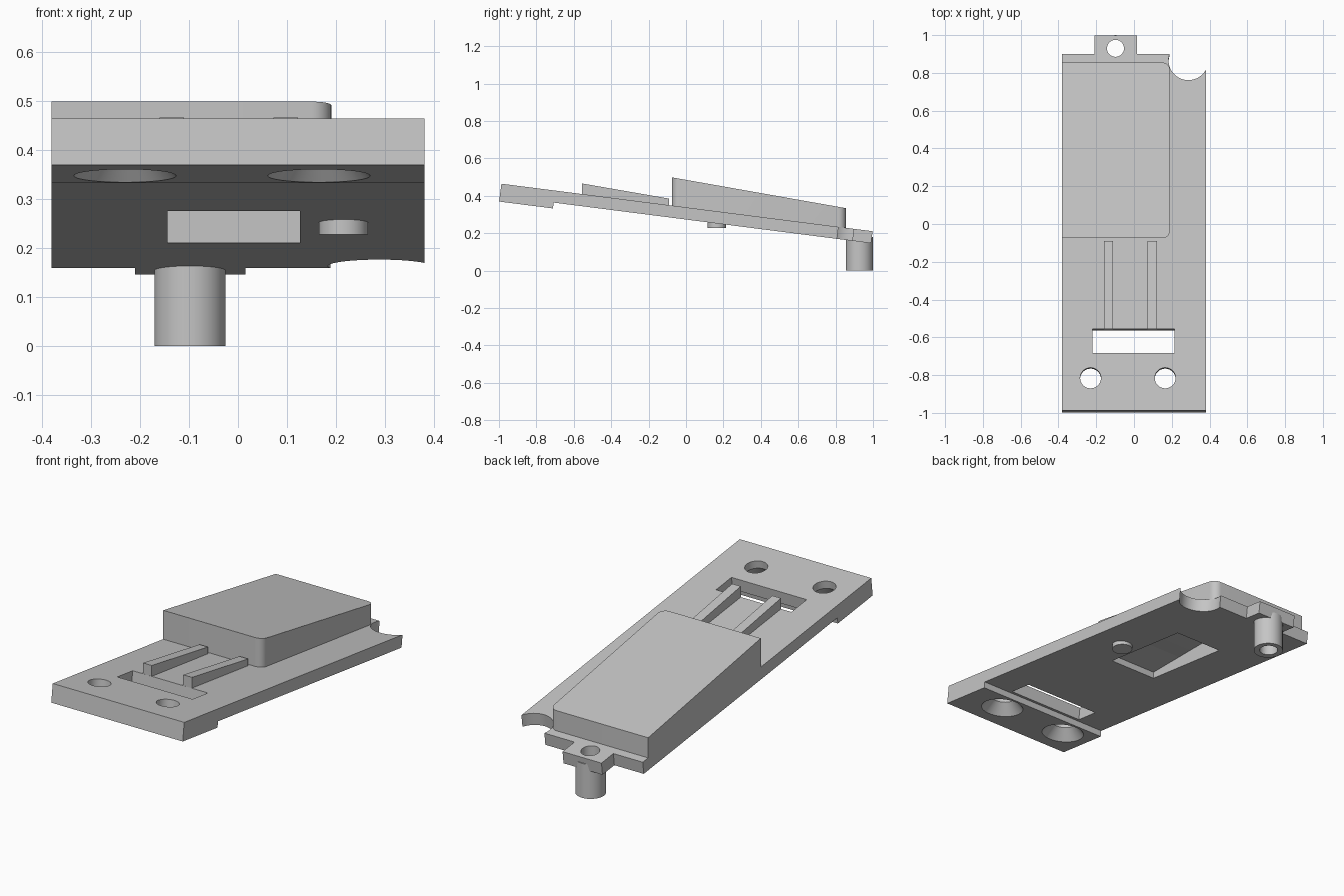
import bpy, bmesh, math
from mathutils import Matrix

cube = bpy.data.objects.get("Cube")
if cube:
    bpy.data.objects.remove(cube, do_unlink=True)

grey = bpy.data.materials.new("light_grey")
grey.use_nodes = True
colour = (0.56, 0.56, 0.56, 1)
grey.diffuse_color = colour
grey.node_tree.nodes["Principled BSDF"].inputs["Base Color"].default_value = colour

SLOPE = 0.128
TILT = Matrix.Translation((0, 0, 0.338)) @ Matrix.Rotation(-math.atan(SLOPE), 4, 'X')


def plate_top(y):
    return 0.338 - SLOPE * y


def add(name, bm, matrix=None):
    bmesh.ops.recalc_face_normals(bm, faces=bm.faces)
    if matrix:
        bm.transform(matrix)
    mesh = bpy.data.meshes.new(name)
    bm.to_mesh(mesh)
    bm.free()
    mesh.materials.append(grey)
    ob = bpy.data.objects.new(name, mesh)
    bpy.context.collection.objects.link(ob)
    return ob


def prism(name, outline, low, high, matrix=None):
    """Plan outline extruded between two heights, each a function of y."""
    bm = bmesh.new()
    bottom = [bm.verts.new((x, y, low(y))) for x, y in outline]
    top = [bm.verts.new((x, y, high(y))) for x, y in outline]
    bm.faces.new(bottom)
    bm.faces.new(top)
    for i in range(len(outline)):
        j = (i + 1) % len(outline)
        bm.faces.new((bottom[i], bottom[j], top[j], top[i]))
    return add(name, bm, matrix)


def flat(z):
    return lambda y: z


def rect(x0, x1, y0, y1):
    return [(x0, y0), (x1, y0), (x1, y1), (x0, y1)]


def cylinder(name, x, y, z0, z1, r0, r1=None, matrix=None):
    bm = bmesh.new()
    bmesh.ops.create_cone(bm, cap_ends=True, segments=64, radius1=r0,
                          radius2=r0 if r1 is None else r1, depth=z1 - z0)
    bm.transform(Matrix.Translation((x, y, (z0 + z1) / 2)))
    return add(name, bm, matrix)


def combine(ob, others, operation='DIFFERENCE'):
    bpy.context.view_layer.objects.active = ob
    for other in others:
        mod = ob.modifiers.new("cut", 'BOOLEAN')
        mod.operation = operation
        mod.solver = 'EXACT'
        mod.object = other
        bpy.ops.object.modifier_apply(modifier=mod.name)


# Tilted base plate with rear tab
base = prism("base_plate", [
    (-0.38, -0.995), (0.38, -0.995), (0.38, 0.87), (0.19, 0.87), (0.19, 0.907),
    (0.015, 0.907), (0.015, 1.006), (-0.21, 1.006), (-0.21, 0.907), (-0.38, 0.907)],
    flat(-0.096), flat(0), TILT)

# Cutters: thin underside, slot, screw holes, corner notch
cutters = [
    prism("underside_cutter", rect(-0.5, 0.5, -0.705, 1.2), flat(-0.2), flat(-0.0645), TILT),
    prism("slot_cutter", rect(-0.22, 0.215, -0.688, -0.56), flat(-0.2), flat(0.1), TILT),
    cylinder("notch_cutter", 0.288, 0.873, -0.2, 0.1, 0.105, matrix=TILT)]
for x in (-0.23, 0.165):
    cutters.append(cylinder("screw_cutter", x, -0.822, -0.2, 0.1, 0.055, matrix=TILT))
    cutters.append(cylinder("countersink_cutter", x, -0.822, -0.097, -0.04, 0.105, 0.055, TILT))
pin_hole = cylinder("pin_hole_cutter", -0.098, 0.93, -0.1, 0.4, 0.045)
pocket = prism("pocket_cutter", rect(-0.144, 0.126, -0.02, 0.49), flat(0.1), flat(0.31))
cutters += [pin_hole, pocket]
combine(base, cutters)

# Raised block with rounded right-hand corners
R = 0.04
outline = [(-0.38, -0.075)]
for cy, start in ((-0.075 + R, -90), (0.855 - R, 0)):
    for i in range(9):
        a = math.radians(start + i * 90 / 8)
        outline.append((0.19 - R + R * math.cos(a), cy + R * math.sin(a)))
outline.append((-0.38, 0.855))
block = prism("raised_block", outline, lambda y: plate_top(y) - 0.005,
              lambda y: 0.485 - 0.177 * y)
combine(block, [pocket])

# Twin rails
rails = [prism("rail", rect(x, x + 0.05, -0.555, -0.09),
               lambda y: plate_top(y) - 0.02, lambda y: 0.369 - 0.174 * y)
         for x in (-0.16, 0.072)]

# Hollow rear pin and small underside boss
pin = cylinder("rear_pin", -0.098, 0.927, 0, 0.18, 0.0725)
combine(pin, [pin_hole])
boss = cylinder("underside_boss", 0.215, 0.165, 0.228, 0.28, 0.05)

for cutter in cutters:
    bpy.data.objects.remove(cutter, do_unlink=True)

for ob in [base, block, pin, boss] + rails:
    bpy.ops.object.select_all(action='DESELECT')
    ob.select_set(True)
    bpy.context.view_layer.objects.active = ob
    bpy.ops.object.shade_smooth_by_angle(angle=math.radians(30))
